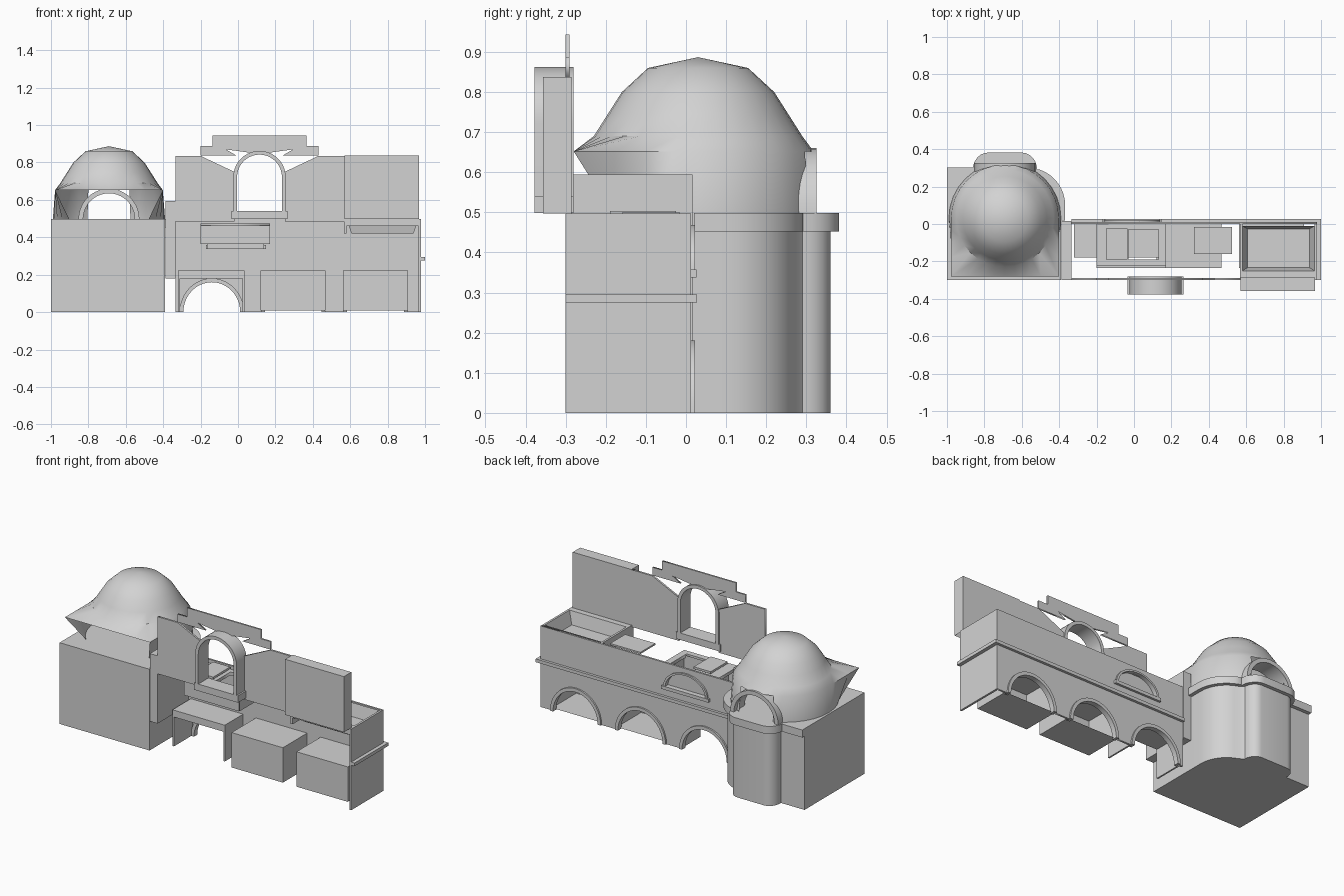
import bpy, bmesh
from math import sin, cos, pi, radians
from mathutils import Matrix

if "Cube" in bpy.data.objects:
    bpy.data.objects.remove(bpy.data.objects["Cube"])

plaster = bpy.data.materials.new("plain_grey")
plaster.use_nodes = True
GREY = (0.65, 0.65, 0.65, 1)
plaster.diffuse_color = GREY
plaster.node_tree.nodes["Principled BSDF"].inputs["Base Color"].default_value = GREY


def add(name, mesh, smooth=False):
    mesh.name = name
    mesh.materials.clear()
    mesh.materials.append(plaster)
    ob = bpy.data.objects.new(name, mesh)
    bpy.context.collection.objects.link(ob)
    if smooth:
        bpy.ops.object.select_all(action='DESELECT')
        ob.select_set(True)
        bpy.context.view_layer.objects.active = ob
        bpy.ops.object.shade_smooth_by_angle(angle=radians(40))
    return ob


def box(name, x, y, z, open_dir=None, bottom=None):
    """Box from ranges; open_dir drops one side, bottom shrinks the lower face."""
    bm = bmesh.new()
    bmesh.ops.create_cube(bm, size=1)
    for f in [f for f in bm.faces if open_dir and f.normal.dot(open_dir) > 0.9]:
        bm.faces.remove(f)
    for v in bm.verts:
        s = bottom if bottom and v.co.z < 0 else 1
        v.co = [sum(r) / 2 + c * k * (r[1] - r[0])
                for r, c, k in zip((x, y, z), v.co, (s, s, 1))]
    me = bpy.data.meshes.new(name)
    bm.to_mesh(me)
    bm.free()
    return add(name, me)


def sheet(name, loops, lo, hi, upright=True, smooth=False):
    """Filled outline with holes, extruded along y (upright) or z."""
    cu = bpy.data.curves.new(name, 'CURVE')
    cu.dimensions, cu.fill_mode = '2D', 'BOTH'
    cu.extrude = (hi - lo) / 2
    for pts in loops:
        sp = cu.splines.new('POLY')
        sp.points.add(len(pts) - 1)
        for p, (a, b) in zip(sp.points, pts):
            p.co = (a, b, 0, 1)
        sp.use_cyclic_u = True
    tmp = bpy.data.objects.new(name + "_outline", cu)
    bpy.context.collection.objects.link(tmp)
    me = bpy.data.meshes.new_from_object(tmp)
    bpy.data.objects.remove(tmp)
    mid = (lo + hi) / 2
    if upright:
        me.transform(Matrix.Translation((0, mid, 0)) @ Matrix.Rotation(pi / 2, 4, 'X'))
    else:
        me.transform(Matrix.Translation((0, 0, mid)))
    bm = bmesh.new()
    bm.from_mesh(me)
    bmesh.ops.remove_doubles(bm, verts=bm.verts, dist=1e-5)
    bm.to_mesh(me)
    bm.free()
    return add(name, me, smooth)


def arc(cx, cz, rx, rz, n=20, a0=pi, a1=0.0):
    return [(cx + rx * cos(a0 + (a1 - a0) * i / n),
             cz + rz * sin(a0 + (a1 - a0) * i / n)) for i in range(n + 1)]


def arch_ring(name, cx, cz, r, t, lo, hi, foot=None, flat=1.0):
    outer = arc(cx, cz, r, r * flat)
    inner = arc(cx, cz, r - t, (r - t) * flat)
    if foot is not None:
        outer = [(cx - r, foot)] + outer + [(cx + r, foot)]
        inner = [(cx - r + t, foot)] + inner + [(cx + r - t, foot)]
    return sheet(name, [outer + inner[::-1]], lo, hi, smooth=True)


# Oven base: block with one rounded corner and a bowed pilaster at the back
def base_plan(g):
    return ([(-1, -0.3), (-0.39, -0.3), (-0.39, 0.02), (-0.39 + g, 0.02)]
            + arc(-0.57, 0.1, 0.18 + g, 0.18 + g, 10, 0, pi / 2)[:-2]
            + arc(-0.6, 0.29, 0.06 + g, 0.07 + g, 6, 0, pi / 2)
            + arc(-0.78, 0.29, 0.06 + g, 0.07 + g, 6, pi / 2, pi)
            + [(-0.84 - g, 0.28 + g), (-1, 0.28 + g)])


sheet("oven_base", [base_plan(0)], 0, 0.495, False, True)
sheet("oven_base_rim", [base_plan(0.022)], 0.452, 0.498, False, True)

# Oven dome: lathe whose lower front flares out to a square brim
CX, CY, N = -0.69, 0.03, 32
rings = [(0.3, 0.497), (0.288, 0.652), (0.26, 0.69), (0.225, 0.745),
         (0.19, 0.8), (0.125, 0.86)]
bm = bmesh.new()
grid = []
for j, (r, z) in enumerate(rings):
    row = []
    for i in range(N):
        c, s = cos(2 * pi * i / N), sin(2 * pi * i / N)
        x, y = r * c, r * s
        if j == 1 and s < 0:
            k = 1 / max(abs(c), abs(s))
            x, y = 0.288 * c * k, 0.31 * s * k
        row.append(bm.verts.new((CX + x, CY + y, z)))
    grid.append(row)
for j in range(len(rings) - 1):
    for i in range(N):
        mid = 2 * pi * (i + 0.5) / N
        mouth = sin(mid) < -0.71
        door = sin(mid) > 0 and abs(cos(mid)) < 0.36
        if j == 0 and (mouth or door):
            continue
        n = (i + 1) % N
        bm.faces.new((grid[j][i], grid[j][n], grid[j + 1][n], grid[j + 1][i]))
tip = bm.verts.new((CX, CY, 0.887))
for i in range(N):
    bm.faces.new((grid[-1][i], grid[-1][(i + 1) % N], tip))
me = bpy.data.meshes.new("oven_dome")
bm.to_mesh(me)
bm.free()
add("oven_dome", me, True)
arch_ring("oven_door_arch", CX, 0.497, 0.163, 0.025, 0.22, 0.325)

# Counter facade with three arches and a half-round niche
ARCHES = (-0.14, 0.295, 0.735)
outline = [(-0.335, 0)]
for cx in ARCHES:
    outline += arc(cx, 0, 0.165, 0.175)
outline += [(0.975, 0), (0.975, 0.497), (-0.335, 0.497)]
niche = arc(-0.01, 0.355, 0.14, 0.105)
sheet("counter_facade", [outline, niche], 0, 0.012)
for i, cx in enumerate(ARCHES):
    arch_ring(f"facade_arch_trim_{i + 1}", cx, 0, 0.172, 0.02, -0.01, 0.022, flat=1.05)
arch_ring("niche_trim", -0.01, 0.355, 0.15, 0.014, -0.01, 0.022, flat=0.76)
box("niche_sill", (-0.17, 0.15), (-0.02, 0.026), (0.338, 0.358))

# Counter end, ledge and the post beside the oven
box("counter_end", (0.965, 0.978), (-0.3, 0.012), (0, 0.497))
box("ledge_back", (-0.335, 1), (0, 0.028), (0.275, 0.295))
box("ledge_end", (0.975, 1), (-0.3, 0.028), (0.275, 0.295))
box("oven_side_post", (-0.388, -0.335), (-0.3, 0.016), (0.18, 0.595))

# Storage recesses behind the arches, open toward the back
for i, cx in enumerate(ARCHES[1:]):
    box(f"storage_recess_{i + 2}", (cx - 0.174, cx + 0.174), (-0.235, 0),
        (0.008, 0.222), open_dir=Matrix.Identity(3)[1])
box("storage_recess_1_top", (-0.32, 0.035), (-0.178, 0), (0.18, 0.222))
for side, x in (("right", -0.32), ("left", 0.025)):
    box("storage_recess_1_" + side, (x, x + 0.01), (-0.178, 0), (0, 0.18))

# Grill basin and its raised lid
UP = Matrix.Identity(3)[2]
box("grill_basin", (0.58, 0.965), (-0.25, -0.01), (0.42, 0.497), UP, 0.86)
box("grill_front_rim", (0.57, 0.97), (-0.3, -0.25), (0.46, 0.497))
box("grill_inner_side", (0.567, 0.58), (-0.3, 0), (0.42, 0.497))
box("grill_lid", (0.57, 0.968), (-0.357, -0.285), (0.497, 0.838), -UP)

# Sink, its drop-in frame, and loose boards on the counter
box("sink_basin", (-0.165, 0.14), (-0.18, -0.005), (0.338, 0.47), UP)
sheet("sink_frame", [[(-0.2, -0.225), (0.17, -0.225), (0.17, 0), (-0.2, 0)],
                     [(-0.03, -0.19), (0.13, -0.19), (0.13, -0.03), (-0.03, -0.03)]],
      0.455, 0.475, False)
box("sink_front", (-0.2, 0.17), (-0.235, -0.225), (0.365, 0.462))
box("sink_board", (-0.15, -0.035), (-0.19, -0.025), (0.49, 0.503))
box("cutting_board", (0.32, 0.525), (-0.16, -0.015), (0.49, 0.5))

# Backsplash panels with sloped shoulders, mirrored about the window
WX = 0.115
sheet("backsplash_right", [[(-0.335, 0.485), (-0.02, 0.485), (-0.02, 0.75),
                            (-0.2, 0.835), (-0.335, 0.835)]], -0.3, -0.288)
sheet("backsplash_left", [[(0.57, 0.485), (0.25, 0.485), (0.25, 0.75),
                           (0.43, 0.835), (0.57, 0.835)]], -0.3, -0.288)

# Window arch, sill and stepped header
arch_ring("window_arch", WX, 0.722, 0.14, 0.02, -0.378, -0.28, foot=0.53)
box("window_sill", (-0.035, 0.265), (-0.378, -0.28), (0.498, 0.54))
half = [(0.05, 0.852), (0.18, 0.87), (0.125, 0.838), (0.315, 0.838),
        (0.315, 0.887), (0.25, 0.887), (0.25, 0.943)]
header = [(WX + x, z) for x, z in half] + [(WX - x, z) for x, z in half[::-1]]
sheet("window_header", [header], -0.3, -0.29)
